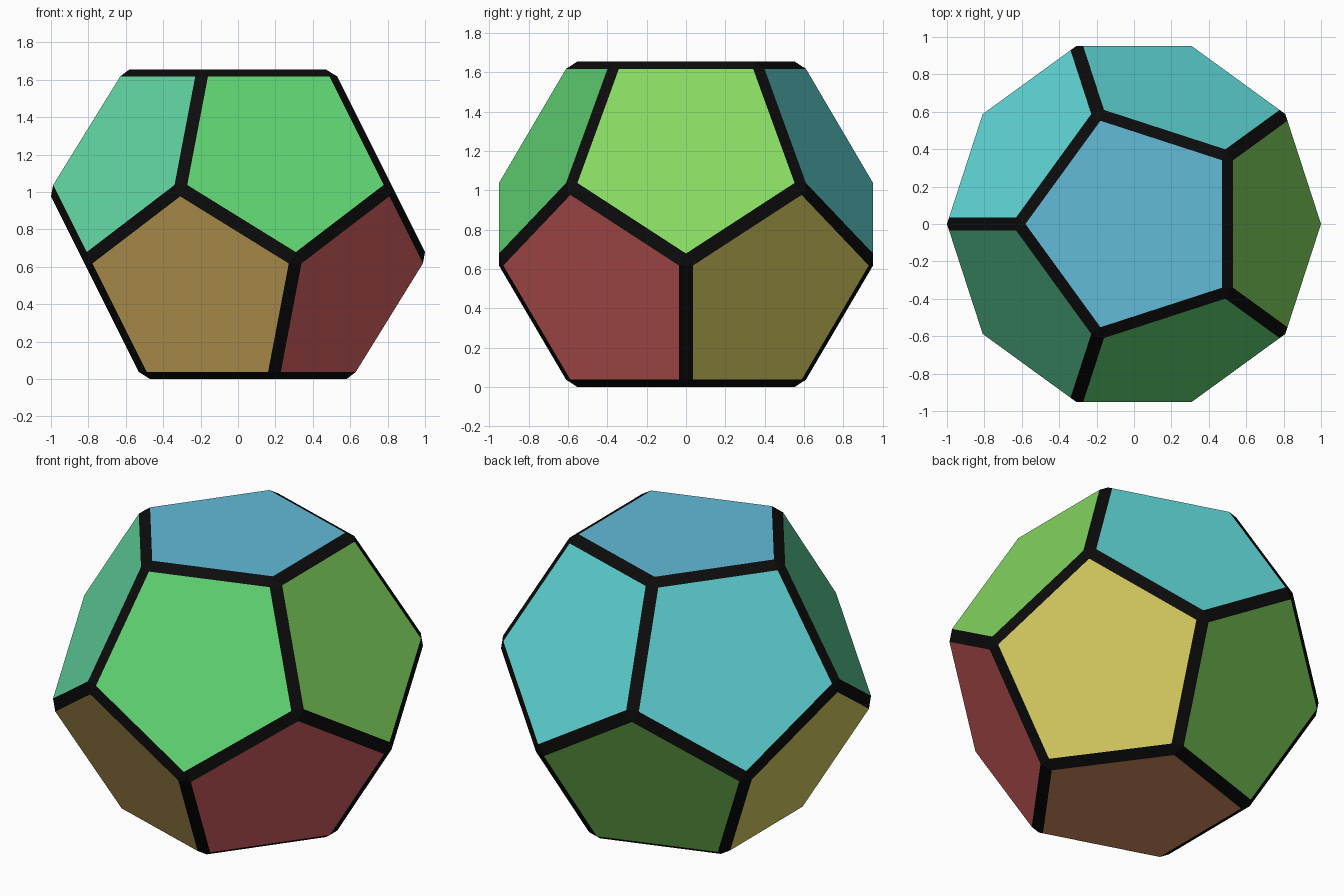
import bpy
import bmesh
from math import cos, sin, radians, sqrt
from mathutils import Color

cube = bpy.data.objects.get("Cube")
if cube:
    bpy.data.objects.remove(cube, do_unlink=True)

PHI = (1 + sqrt(5)) / 2
EDGE = 0.7434       # edge length before chamfering
CHAMFER = 0.042     # chamfer width on each face
HALF = 1.1135 * EDGE
BELT_R = 1.3764 * EDGE
BELT_Z = 0.2629 * EDGE

# Panel hues in degrees; all share one saturation and value
HUES = {"red": 0, "brown": 24, "ochre": 41, "yellow": 55, "lime": 102,
        "green": 130, "sea_green": 153, "cyan": 180, "sky_blue": 195}


def make_material(name, hue=0, sat=0.0, val=0.045):
    c = Color()
    c.hsv = (hue / 360, sat, val)
    c = c.from_srgb_to_scene_linear()
    mat = bpy.data.materials.new(name)
    mat.use_nodes = True
    mat.diffuse_color = (*c, 1)
    mat.node_tree.nodes["Principled BSDF"].inputs["Base Color"].default_value = (*c, 1)
    return mat


mesh = bpy.data.meshes.new("dodecahedron")
mesh.materials.append(make_material("black_edge"))
slots = {}
for name, hue in HUES.items():
    mesh.materials.append(make_material(name, hue, 0.55, 0.85))
    slots[name] = len(mesh.materials) - 1

bm = bmesh.new()


def ring(radius, z, start):
    angles = [radians(start + 72 * k) for k in range(5)]
    return [bm.verts.new((radius * cos(a), radius * sin(a), z + HALF)) for a in angles]


def panel(verts, colour):
    bm.faces.new(verts).material_index = slots[colour]


# Four rings of corners
top = ring(BELT_R / PHI, HALF, 180)
upper = ring(BELT_R, BELT_Z, 180)
lower = ring(BELT_R, -BELT_Z, 0)
bottom = ring(BELT_R / PHI, -HALF, 0)

# Twelve coloured pentagon panels
panel(top, "sky_blue")
panel(bottom[::-1], "brown")
upper_colours = ["sea_green", "green", "lime", "cyan", "cyan"]
lower_colours = ["yellow", "lime", "yellow", "ochre", "red"]
for k in range(5):
    n = (k + 1) % 5
    panel([top[n], top[k], upper[k], lower[(k + 3) % 5], upper[n]], upper_colours[k])
    panel([bottom[k], bottom[n], lower[n], upper[(k - 2) % 5], lower[k]], lower_colours[k])
bmesh.ops.recalc_face_normals(bm, faces=bm.faces[:])

# Flat black chamfer along every edge and corner
bmesh.ops.bevel(bm, geom=bm.edges[:], offset=CHAMFER, offset_type='OFFSET',
                segments=1, profile=0.5, affect='EDGES', material=0)
bm.to_mesh(mesh)
bm.free()

body = bpy.data.objects.new("dodecahedron", mesh)
bpy.context.collection.objects.link(body)
